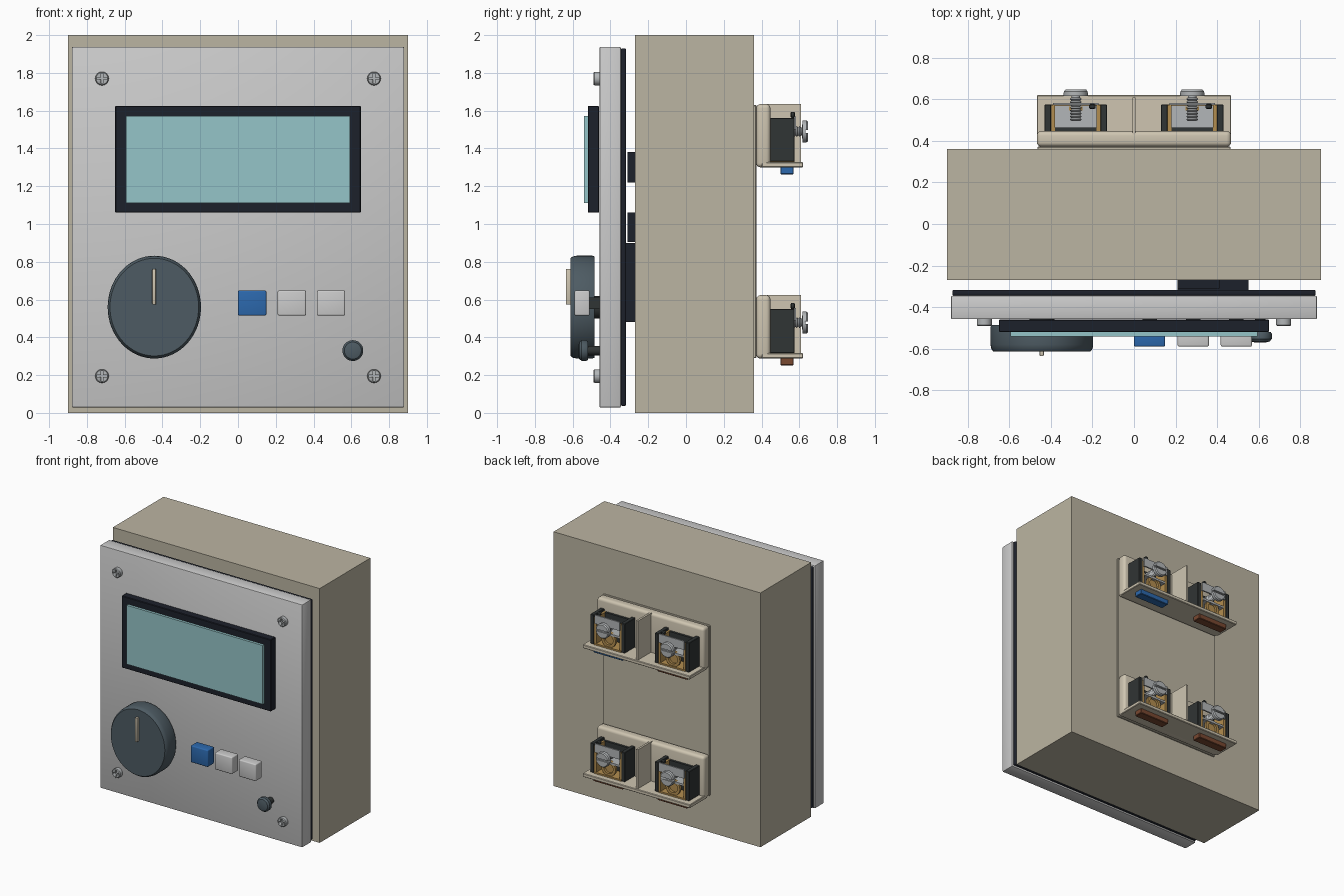
import bpy, bmesh, math
from mathutils import Matrix, Vector

if "Cube" in bpy.data.objects:
    bpy.data.objects.remove(bpy.data.objects["Cube"])


def mat(name, r, g, b):
    m = bpy.data.materials.new(name)
    m.diffuse_color = (r, g, b, 1)
    m.use_nodes = True
    m.node_tree.nodes["Principled BSDF"].inputs["Base Color"].default_value = m.diffuse_color
    return m


BEIGE = mat("beige", 0.50, 0.46, 0.36)
CREAM = mat("cream", 0.62, 0.56, 0.44)
PANEL = mat("panel_grey", 0.60, 0.60, 0.59)
BLACK = mat("black", 0.012, 0.015, 0.024)
SLATE = mat("slate", 0.075, 0.105, 0.125)
SCREEN = mat("screen_teal", 0.30, 0.56, 0.58)
BLUE = mat("blue", 0.025, 0.14, 0.42)
WHITE = mat("off_white", 0.66, 0.66, 0.64)
BROWN = mat("brown", 0.19, 0.065, 0.03)
BRASS = mat("brass", 0.45, 0.27, 0.08)
STEEL = mat("steel", 0.45, 0.47, 0.48)
DARK = mat("charcoal", 0.03, 0.035, 0.035)


def finish(name, bm, material):
    bmesh.ops.recalc_face_normals(bm, faces=bm.faces[:])
    me = bpy.data.meshes.new(name)
    bm.to_mesh(me)
    bm.free()
    me.materials.append(material)
    ob = bpy.data.objects.new(name, me)
    bpy.context.collection.objects.link(ob)
    bpy.context.view_layer.objects.active = ob
    bpy.ops.object.select_all(action='DESELECT')
    ob.select_set(True)
    bpy.ops.object.shade_smooth_by_angle(angle=math.radians(35))
    return ob


def box(name, x, y, z, material, bevel=0.0, seg=3):
    """Box from (min, max) pairs, with optional rounded edges."""
    bm = bmesh.new()
    bmesh.ops.create_cube(bm, size=1)
    for v in bm.verts:
        v.co = Vector([(a + b) / 2 + c * (b - a)
                       for (a, b), c in zip((x, y, z), v.co)])
    if bevel:
        bmesh.ops.bevel(bm, geom=bm.edges[:], offset=bevel, segments=seg,
                        profile=0.5, affect='EDGES')
    return finish(name, bm, material)


def lathe(name, profile, centre, material, d=1, scale=(1, 1), n=32):
    """Spin (radius, depth) points about the y axis; d is the facing direction."""
    bm = bmesh.new()
    rings = []
    for r, h in profile:
        rings.append([bm.verts.new((r * scale[0] * math.cos(2 * math.pi * i / n) + centre[0],
                                    centre[1] + d * h,
                                    r * scale[1] * math.sin(2 * math.pi * i / n) + centre[2]))
                      for i in range(n)])
    for a, b in zip(rings, rings[1:]):
        for i in range(n):
            j = (i + 1) % n
            bm.faces.new((a[i], a[j], b[j], b[i]))
    bm.faces.new(rings[0])
    bm.faces.new(rings[-1])
    return finish(name, bm, material)


def cut_slots(ob, boxes):
    """Cut screwdriver slots and bake the result."""
    for c in boxes:
        k = box("slot_cutter", *c, STEEL)
        m = ob.modifiers.new("slot", 'BOOLEAN')
        m.operation, m.solver, m.object = 'DIFFERENCE', 'EXACT', k
        me = bpy.data.meshes.new_from_object(
            ob.evaluated_get(bpy.context.evaluated_depsgraph_get()))
        ob.modifiers.clear()
        ob.data = me
        bpy.data.objects.remove(k)


# Enclosure, gasket and front panel
box("enclosure", (-0.9, 0.9), (-0.27, 0.36), (0, 2), BEIGE)
box("gasket", (-0.873, 0.873), (-0.345, -0.317), (0.037, 1.93), BLACK, 0.008)
box("front_panel", (-0.88, 0.88), (-0.458, -0.345), (0.028, 1.938), PANEL, 0.007, 2)

# Inner parts seen in the gap behind the panel
box("upper_relay", (0.21, 0.41), (-0.31, -0.26), (1.22, 1.38), BLACK)
box("lower_relay", (0.21, 0.41), (-0.31, -0.26), (0.905, 1.06), BLACK)
box("transformer", (0.21, 0.55), (-0.318, -0.26), (0.48, 0.90), BLACK)

# Panel screws with cross slots
for x in (-0.72, 0.72):
    for z in (0.195, 1.77):
        s = lathe("panel_screw", [(0.036, 0), (0.036, 0.028), (0.031, 0.034)],
                  (x, -0.457, z), STEEL, -1)
        cut_slots(s, [((x - 0.026, x + 0.026), (-0.6, -0.477), (z - 0.006, z + 0.006)),
                      ((x - 0.006, x + 0.006), (-0.6, -0.477), (z - 0.026, z + 0.026))])

# Display
box("display_bezel", (-0.65, 0.65), (-0.52, -0.46), (1.06, 1.625), BLACK, 0.004, 1)
box("display_screen", (-0.593, 0.593), (-0.54, -0.51), (1.11, 1.573), SCREEN)

# Oval knob with pointer
lathe("knob", [(0.985, 0), (1, 0.01), (1, 0.095), (0.985, 0.115), (0.95, 0.127)],
      (-0.443, -0.485, 0.56), SLATE, -1, (0.247, 0.272), 64)
lathe("knob_shaft", [(0.06, 0), (0.06, 0.05)], (-0.443, -0.45, 0.56), DARK, -1)
box("knob_pointer", (-0.454, -0.434), (-0.636, -0.605), (0.573, 0.762), CREAM, 0.005, 2)

# Push buttons
for x, m in ((0.0, BLUE), (0.21, WHITE), (0.417, WHITE)):
    box("push_button", (x, x + 0.15), (-0.59, -0.51), (0.515, 0.648), m, 0.008)
    box("button_stem", (x + 0.04, x + 0.11), (-0.515, -0.45), (0.55, 0.61), DARK)

# Small round button
lathe("round_button", [(0.050, 0), (0.055, 0.008), (0.055, 0.032), (0.045, 0.045), (0.025, 0.05)],
      (0.608, -0.52, 0.33), SLATE, -1)
lathe("round_button_stem", [(0.025, 0), (0.025, 0.075)], (0.608, -0.45, 0.33), DARK, -1)

# Backing plate for both terminal blocks
box("terminal_back_plate", (-0.465, 0.465), (0.35, 0.373), (0.29, 1.63), BEIGE, 0.004, 1)

# Threaded screw profile: shaft ridges then the head
thread = [(0.02, 0)]
for i in range(8):
    thread += [(0.029, 0.008 + i * 0.014), (0.021, 0.015 + i * 0.014)]
thread += [(0.021, 0.12), (0.058, 0.121), (0.058, 0.143), (0.051, 0.151)]


def terminal(xc, z, tag_material):
    # charcoal cheeks and brass liners on both sides
    for s in (-1, 1):
        a, b, c = xc + s * 0.15, xc + s * 0.118, xc + s * 0.1
        box("terminal_cheek", sorted((a, b)), (0.44, 0.575), (z + 0.03, z + 0.262), DARK, 0.003, 1)
        box("terminal_liner", sorted((b, c)), (0.44, 0.572), (z + 0.03, z + 0.245), BRASS)
    box("terminal_back", (xc - 0.12, xc + 0.12), (0.44, 0.465), (z + 0.03, z + 0.245), DARK)
    box("terminal_floor", (xc - 0.118, xc + 0.118), (0.44, 0.575), (z + 0.026, z + 0.04), BRASS)
    box("clamp_plate", (xc - 0.1, xc + 0.1), (0.445, 0.57), (z + 0.132, z + 0.148), STEEL)
    # blank marker strip and its small pin
    box("marker_strip", (xc - 0.11, xc + 0.11), (0.572, 0.583), (z + 0.2, z + 0.268), STEEL)
    lathe("marker_pin", [(0.008, 0), (0.016, 0.006), (0.016, 0.02), (0.008, 0.026)],
          (xc + 0.08, 0.552, z + 0.278), DARK, 1, n=16)
    # brass wire ring
    ro, ri = 0.062, 0.04
    lathe("wire_ring", [(ri, 0), (ro, 0), (ro, 0.02), (ri, 0.02), (ri, 0.002)],
          (xc, 0.545, z + 0.095), BRASS, 1)
    # screw with a single slot
    zs = z + 0.19
    s = lathe("terminal_screw", thread, (xc, 0.495, zs), STEEL)
    cut_slots(s, [((xc - 0.08, xc + 0.08), (0.633, 0.7), (zs - 0.007, zs + 0.007))])
    # coloured tag below the shelf
    box("terminal_tag", (xc - 0.13, xc + 0.13), (0.5, 0.57), (z - 0.037, z + 0.01), tag_material, 0.004, 1)


# Two terminal blocks, one above the other
for z, right_tag in ((0.288, BROWN), (1.3, BLUE)):
    box("terminal_base", (-0.467, 0.467), (0.372, 0.447), (z, z + 0.335), CREAM, 0.022, 4)
    box("terminal_shelf", (-0.467, 0.467), (0.40, 0.62), (z, z + 0.028), CREAM, 0.004, 1)
    box("terminal_divider", (-0.008, 0.008), (0.43, 0.608), (z + 0.02, z + 0.335), CREAM)
    terminal(-0.28, z, BROWN)
    terminal(0.28, z, right_tag)
